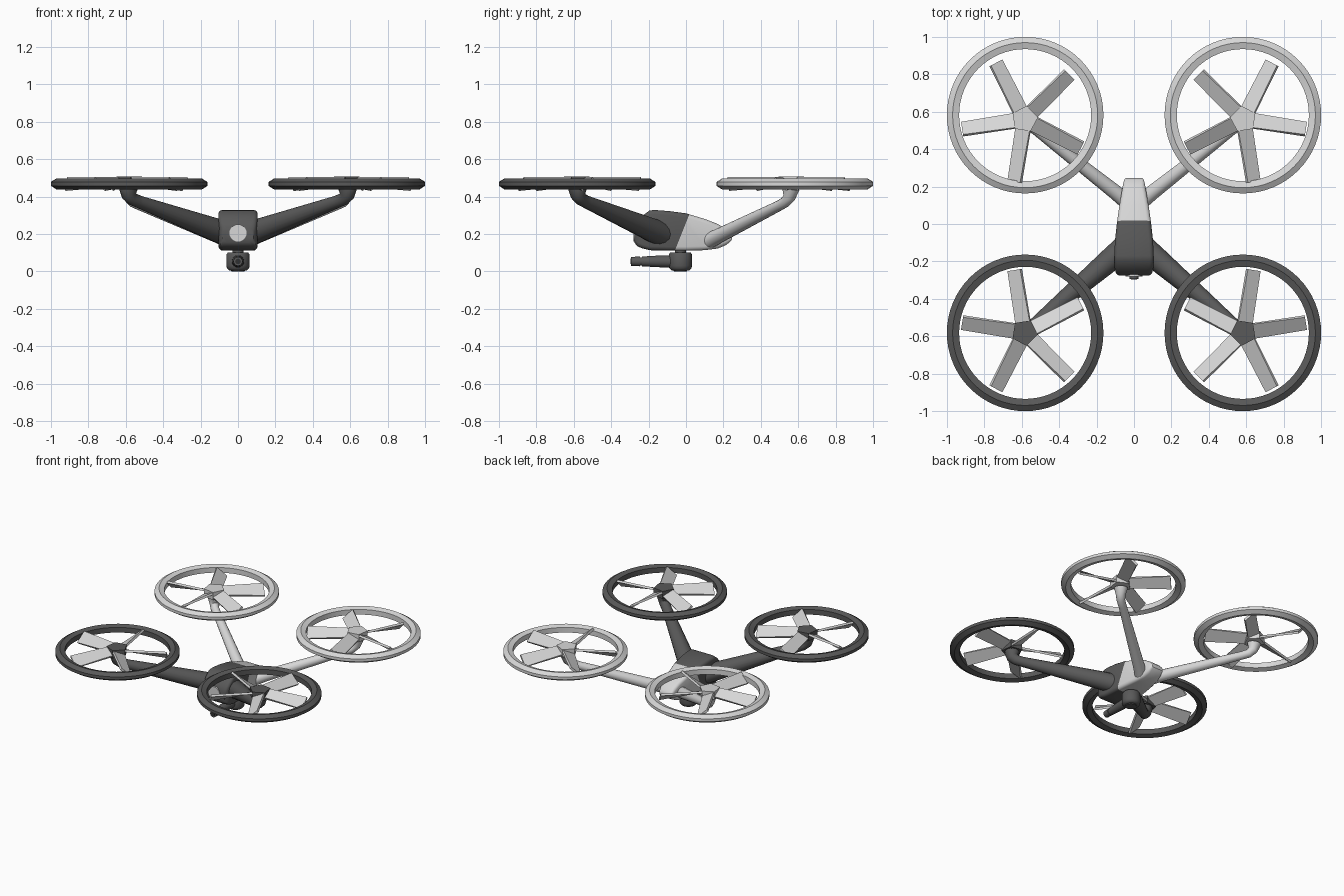
import bpy, bmesh, math
from mathutils import Vector

if "Cube" in bpy.data.objects:
    bpy.data.objects.remove(bpy.data.objects["Cube"])


def material(name, v):
    m = bpy.data.materials.new(name)
    m.diffuse_color = (v, v, v, 1)
    m.use_nodes = True
    m.node_tree.nodes["Principled BSDF"].inputs["Base Color"].default_value = m.diffuse_color
    return m


DARK = material("charcoal", 0.10)
LIGHT = material("light_grey", 0.68)
BLACK = material("lens_black", 0.03)


def finish(name, bm, mats, angle=None):
    bmesh.ops.recalc_face_normals(bm, faces=bm.faces)
    me = bpy.data.meshes.new(name)
    bm.to_mesh(me)
    bm.free()
    ob = bpy.data.objects.new(name, me)
    bpy.context.collection.objects.link(ob)
    for m in mats:
        me.materials.append(m)
    if angle:
        bpy.ops.object.select_all(action='DESELECT')
        ob.select_set(True)
        bpy.context.view_layer.objects.active = ob
        bpy.ops.object.shade_smooth_by_angle(angle=math.radians(angle))
    return ob


def loft(rings, closed=False):
    """Skin a list of point rings; cap the ends unless closed."""
    bm = bmesh.new()
    vs = [[bm.verts.new(p) for p in r] for r in rings]
    n = len(vs[0])
    pairs = list(zip(vs, vs[1:])) + ([(vs[-1], vs[0])] if closed else [])
    for a, b in pairs:
        for i in range(n):
            j = (i + 1) % n
            bm.faces.new((a[i], a[j], b[j], b[i]))
    if not closed:
        bm.faces.new(vs[0])
        bm.faces.new(vs[-1])
    return bm


def tube(path, n=16):
    """Rings of (x, y, z, radius) points, perpendicular to the path."""
    pts = [Vector(p[:3]) for p in path]
    rings = []
    for i, p in enumerate(pts):
        t = (pts[min(i + 1, len(pts) - 1)] - pts[max(i - 1, 0)]).normalized()
        side = Vector((-t.y, t.x, 0))
        side = side.normalized() if side.length > 1e-4 else Vector((1, 0, 0))
        up = t.cross(side)
        rings.append([p + path[i][3] * (math.cos(a) * side + math.sin(a) * up)
                      for a in (2 * math.pi * k / n for k in range(n))])
    return loft(rings)


# Body: rounded-rectangle sections (y, half width, bottom, top)
sections = [(-.276, .082, .155, .235), (-.262, .097, .135, .266),
            (-.235, .103, .123, .295), (-.195, .105, .113, .325),
            (-.17, .105, .112, .328), (-.09, .102, .11, .322),
            (0, .092, .11, .31), (.1, .078, .113, .28), (.17, .066, .122, .253),
            (.21, .059, .138, .228), (.235, .053, .157, .203), (.245, .045, .17, .188)]


def rounded(y, w, b, t):
    r = min(.022, (t - b) * .3)
    out = []
    for k, (sx, z) in enumerate([(1, t), (-1, t), (-1, b), (1, b)]):
        cx, cz = sx * (w - r), z + (r if z == b else -r)
        for d in (0, 30, 60, 90):
            a = math.radians(90 * k + d)
            out.append((cx + r * math.cos(a), y, cz + r * math.sin(a)))
    return out


bm = loft([rounded(*s) for s in sections])
# slanted split between the dark nose and the light tail
co, no = Vector((0, .02, .31)), Vector((0, 1, -.4)).normalized()
bmesh.ops.bisect_plane(bm, geom=bm.verts[:] + bm.edges[:] + bm.faces[:],
                       plane_co=co, plane_no=no)
for f in bm.faces:
    f.material_index = int((f.calc_center_median() - co).dot(no) > 0)
finish("body", bm, [DARK, LIGHT], 35)

# Light disc on the nose
finish("nose_disc", tube([(0, -.27, .205, .046), (0, -.282, .205, .046)], 24), [LIGHT], 30)

# Camera pod hanging below the body
finish("camera_neck", tube([(0, -.03, .09, .03), (0, -.03, .125, .03)]), [DARK], 30)
finish("camera_pod", tube([(0, -.03, .004, .04), (0, -.03, .005, .048), (0, -.03, .016, .059),
                           (0, -.03, .03, .062), (0, -.03, .09, .062),
                           (0, -.03, .1, .055)], 24), [DARK], 40)
finish("camera_foot", tube([(0, -.03, 0, .035), (0, -.03, .01, .04)], 24), [DARK], 30)
finish("camera_barrel", tube([(0, -.05, .053, .034), (0, -.15, .053, .031),
                              (0, -.235, .053, .026), (0, -.236, .053, .022),
                              (0, -.245, .053, .022), (0, -.246, .053, .026),
                              (0, -.293, .053, .024)]), [DARK], 30)
finish("camera_lens", tube([(0, -.285, .053, .015), (0, -.296, .053, .015)]), [BLACK], 30)

# Arms and rotors, one set per corner
front_arm = [(.05, .125, .195, .066), (.12, .185, .222, .063), (.53, .535, .372, .034),
             (.565, .563, .387, .035), (.582, .577, .405, .04), (.585, .58, .44, .05),
             (.585, .58, .46, .05)]
back_arm = [(.04, .12, .16, .042), (.1, .17, .187, .04), (.52, .5, .352, .028),
            (.56, .53, .37, .029), (.58, .552, .395, .033), (.585, .56, .44, .047),
            (.585, .56, .46, .047)]
ring_profile = [(.4185, .457), (.4185, .478), (.388, .497),
                (.353, .486), (.353, .448), (.388, .437)]
TOP, THICK = .503, .016


def blade_section(a, r, w, pitch, hub, sx, sy):
    """Four corners of a pitched blade at radius r; the clockwise edge is high."""
    u, v = (math.cos(a), math.sin(a)), (math.sin(a), -math.cos(a))
    c, s = math.cos(pitch), math.sin(pitch)
    h0 = TOP - w / 2 * s - THICK / 2 * c
    out = []
    for i, j in ((-1, -1), (1, -1), (1, 1), (-1, 1)):
        across = i * w / 2 * c - j * THICK / 2 * s
        h = h0 + i * w / 2 * s + j * THICK / 2 * c
        out.append((sx * (hub[0] + u[0] * r + v[0] * across),
                    sy * (hub[1] + u[1] * r + v[1] * across), h))
    return out


for sx in (-1, 1):
    for sy in (-1, 1):
        front = sy < 0
        tag = ("front" if front else "back") + ("_left" if sx < 0 else "_right")
        mat = DARK if front else LIGHT
        hub = (.585, .58 if front else .56)

        arm = front_arm if front else back_arm
        finish(tag + "_arm", tube([(sx * x, sy * y, z, r) for x, y, z, r in arm]), [mat], 40)

        # guard ring
        rings = []
        for k in range(64):
            a = 2 * math.pi * k / 64
            rings.append([(sx * .582 + r * math.cos(a), sy * .582 + r * math.sin(a), z)
                          for r, z in ring_profile])
        finish(tag + "_guard_ring", loft(rings, True), [mat], 20)

        # five-sided hub
        angles = [math.radians(135 + 72 * k) for k in range(5)]
        finish(tag + "_hub", loft([[(sx * (hub[0] + .072 * math.cos(a + math.pi / 5)),
                                     sy * (hub[1] + .072 * math.sin(a + math.pi / 5)), z)
                                    for a in angles] for z in (.45, .506)]), [mat])

        # five pitched blades
        for k, a in enumerate(angles):
            finish(f"{tag}_blade_{k + 1}", loft([
                blade_section(a, .045, .084, math.radians(22), hub, sx, sy),
                blade_section(a, .338, .092, math.radians(42), hub, sx, sy)]), [LIGHT])
